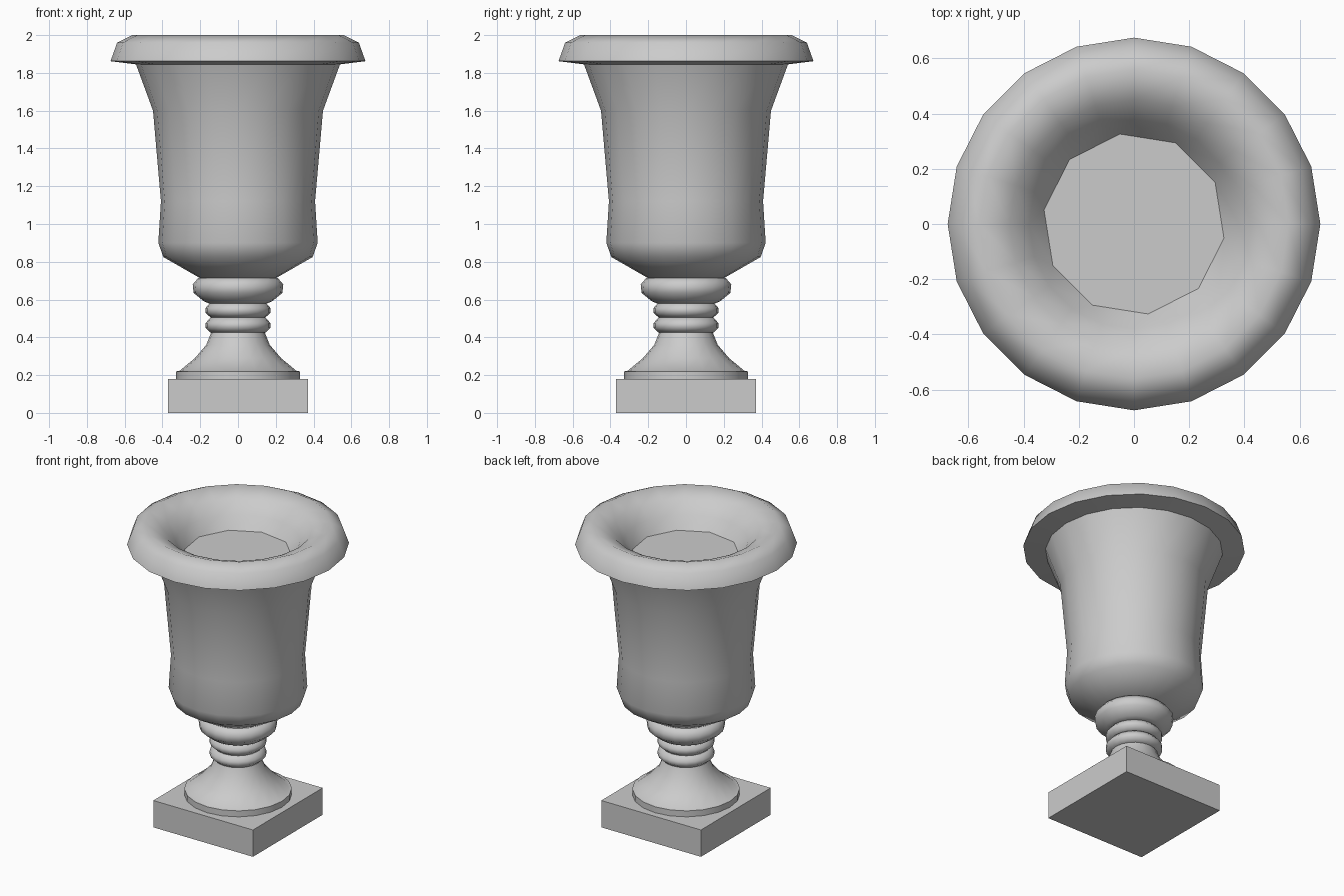
import bpy, bmesh, math

if "Cube" in bpy.data.objects:
    bpy.data.objects.remove(bpy.data.objects["Cube"])

SEG = 20


def finish(bm, name, angle=60):
    me = bpy.data.meshes.new(name)
    bm.to_mesh(me)
    bm.free()
    ob = bpy.data.objects.new(name, me)
    bpy.context.collection.objects.link(ob)
    bpy.ops.object.select_all(action='DESELECT')
    ob.select_set(True)
    bpy.context.view_layer.objects.active = ob
    bpy.ops.object.shade_smooth_by_angle(angle=math.radians(angle))
    return ob


def ring(bm, r, z, n=SEG, offset=0.0):
    return [bm.verts.new((r * math.cos(offset + 2 * math.pi * i / n),
                          r * math.sin(offset + 2 * math.pi * i / n), z))
            for i in range(n)]


def lathe(bm, profile):
    """Revolve a bottom-to-top outer profile and return its rings."""
    rings = [ring(bm, r, z) for r, z in profile]
    for a, b in zip(rings, rings[1:]):
        for i in range(SEG):
            j = (i + 1) % SEG
            bm.faces.new((a[i], a[j], b[j], b[i]))
    return rings


def turned(name, profile):
    bm = bmesh.new()
    rings = lathe(bm, profile)
    bm.faces.new(rings[0][::-1])
    bm.faces.new(rings[-1])
    return finish(bm, name)


# Square plinth
bpy.ops.mesh.primitive_cube_add(size=1, location=(0, 0, 0.09))
plinth = bpy.context.object
plinth.name = "plinth"
plinth.scale = (0.74, 0.74, 0.18)

# Flared foot, neck collars and the larger ring under the bowl
turned("foot", [(0.327, 0.18), (0.327, 0.22), (0.31, 0.222), (0.228, 0.29),
                (0.168, 0.36), (0.14, 0.43)])
for name, z in (("lower_collar", 0.425), ("upper_collar", 0.505)):
    turned(name, [(0.145, z), (0.172, z + 0.025), (0.172, z + 0.05),
                  (0.145, z + 0.08)])
turned("bowl_ring", [(0.155, 0.58), (0.18, 0.59), (0.235, 0.635),
                     (0.24, 0.68), (0.21, 0.715)])

# Bowl, rolled lip and funnel-shaped inside
bm = bmesh.new()
rings = lathe(bm, [(0.20, 0.713), (0.395, 0.825), (0.422, 0.90), (0.408, 1.12),
                   (0.45, 1.60), (0.54, 1.845), (0.675, 1.862), (0.64, 1.96),
                   (0.56, 2.0), (0.45, 1.955), (0.38, 1.88)])
bm.faces.new(rings[0][::-1])
last = rings[-1]
half = SEG // 2
low = ring(bm, 0.33, 1.80, half, math.radians(-9))
for k in range(half):
    a0, a1, a2 = last[2 * k - 1], last[2 * k], last[2 * k + 1]
    bm.faces.new((a0, a1, low[k]))
    bm.faces.new((a1, a2, low[(k + 1) % half], low[k]))
finish(bm, "urn_bowl")

# Flat fill closing the inside
bm = bmesh.new()
bm.faces.new(ring(bm, 0.33, 1.80, half, math.radians(-9)))
finish(bm, "inner_floor")
